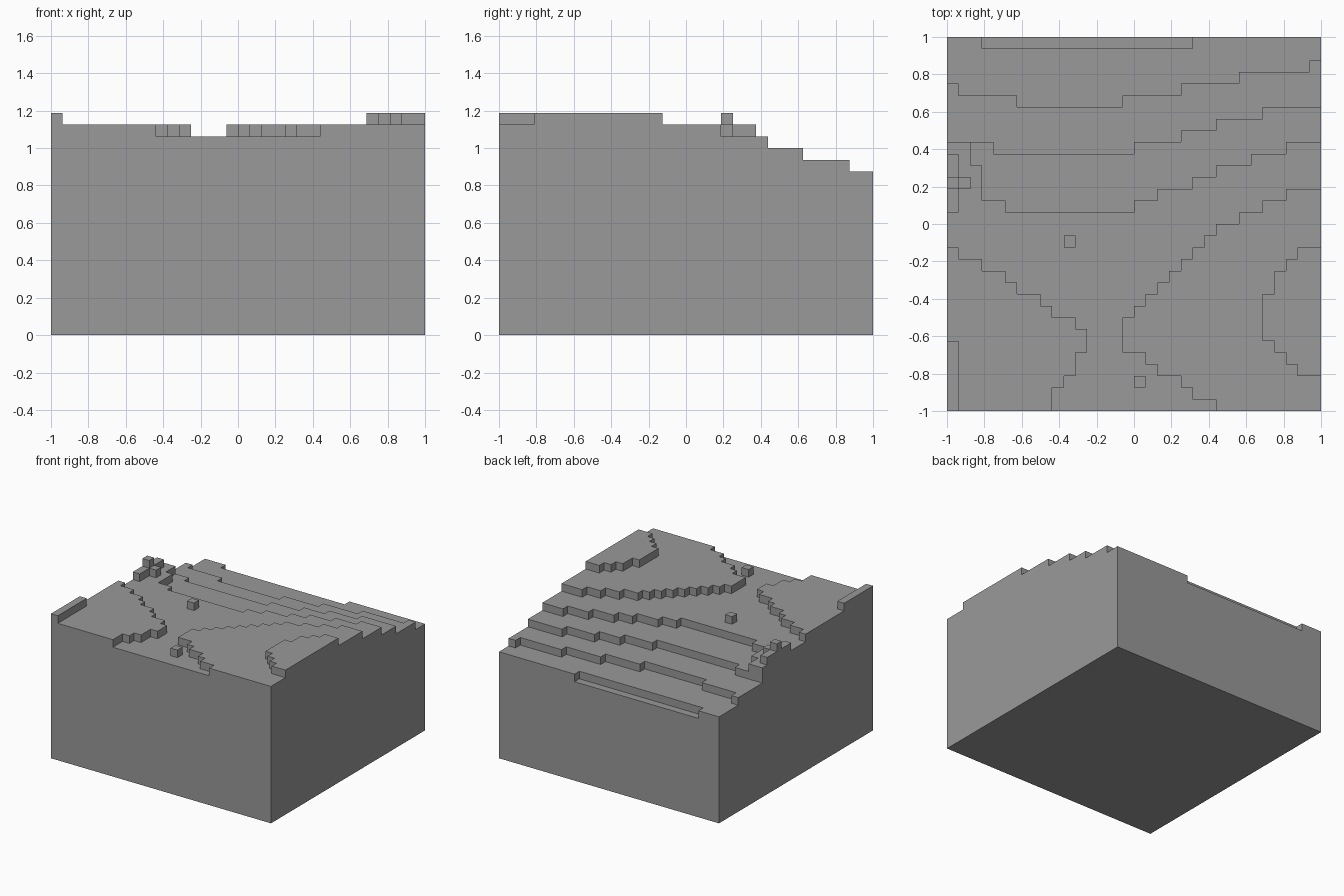
import bpy
import bmesh
from mathutils import Vector

cube = bpy.data.objects.get("Cube")
if cube:
    bpy.data.objects.remove(cube, do_unlink=True)

CELLS = 32                 # blocks along each side
UNIT = 2 / CELLS           # size of one block

stone = bpy.data.materials.new("stone_grey")
stone.use_nodes = True
GREY = (0.32, 0.32, 0.32, 1)
stone.diffuse_color = GREY
stone.node_tree.nodes["Principled BSDF"].inputs["Base Color"].default_value = GREY


def to_world(i, j, k):
    return Vector((i * UNIT - 1, j * UNIT - 1, k * UNIT))


def outline(steps, start=0):
    """Expand (end column, row) steps into a row for every column."""
    rows = {}
    for end, row in steps:
        for column in range(start, end):
            rows[column] = row
        start = end
    return rows


def raise_terrace(level, upper, lower=None):
    """Lift every block between the two outlines to the level."""
    for column, top_row in upper.items():
        first = lower[column] if lower else 0
        for row in range(first, top_row):
            heights[column, row] = level


def raise_block(level, columns, rows):
    for column in columns:
        for row in rows:
            heights[column, row] = level


def finish(name, bm):
    bmesh.ops.remove_doubles(bm, verts=bm.verts, dist=UNIT / 100)
    bmesh.ops.recalc_face_normals(bm, faces=bm.faces)
    mesh = bpy.data.meshes.new(name)
    bm.to_mesh(mesh)
    bm.free()
    mesh.materials.append(stone)
    bpy.context.collection.objects.link(bpy.data.objects.new(name, mesh))


# Lowest ground, with a sunken strip along the back edge
heights = {(i, j): 14 for i in range(CELLS) for j in range(CELLS)}
raise_block(13, range(3, 21), [CELLS - 1])

# Descending back terraces
raise_terrace(15, outline([(1, 28), (6, 27), (15, 26), (20, 27), (25, 28), (31, 29), (32, 30)]))
raise_terrace(16, outline([(4, 23), (16, 22), (20, 23), (23, 24), (27, 25), (32, 26)]))
raise_terrace(17, outline([(2, 23), (3, 21), (5, 18), (16, 17), (18, 18), (21, 19),
                           (23, 20), (26, 21), (29, 22), (32, 23)]))

# Right-hand hill with its corner ridge
raise_terrace(18,
              outline([(1, 14), (3, 13), (5, 12), (6, 11), (8, 10), (9, 9), (11, 8), (12, 7)]),
              outline([(9, 0), (10, 2), (11, 3), (12, 5)]))
raise_block(19, [0], range(6))

# Left-hand hill and its summit
raise_terrace(18,
              outline([(16, 8), (17, 9), (18, 10), (19, 11), (20, 12), (21, 13), (22, 14),
                       (23, 15), (25, 16), (27, 17), (29, 18), (32, 19)], 15),
              outline([(17, 5), (18, 4), (20, 3), (21, 2), (23, 1), (32, 0)], 15))
raise_terrace(19,
              outline([(28, 10), (29, 12), (30, 13), (32, 14)], 27),
              outline([(28, 6), (29, 5), (30, 4), (32, 3)], 27))

# Rock cluster on the right edge
raise_block(18, [0], range(17, 22))
raise_block(18, [1], [19])
raise_block(19, [0], [19])


# Terrain skin: tops, underside and the exposed block sides
bm = bmesh.new()


def quad(*corners):
    bm.faces.new([bm.verts.new(to_world(*c)) for c in corners])


for (i, j), h in heights.items():
    ring = [(i, j), (i + 1, j), (i + 1, j + 1), (i, j + 1)]
    quad(*[(a, b, h) for a, b in ring])
    quad(*[(a, b, 0) for a, b in reversed(ring)])
    neighbours = [(i, j - 1), (i + 1, j), (i, j + 1), (i - 1, j)]
    for side, cell in enumerate(neighbours):
        (a, b), (c, d) = ring[side], ring[(side + 1) % 4]
        for k in range(heights.get(cell, 0), h):
            quad((a, b, k), (c, d, k), (c, d, k + 1), (a, b, k + 1))

bmesh.ops.remove_doubles(bm, verts=bm.verts, dist=UNIT / 100)
bmesh.ops.dissolve_limit(bm, angle_limit=0.01, verts=bm.verts, edges=bm.edges)
finish("terrain", bm)

# Loose rocks on the valley floor
for name, i, j in [("valley_rock", 10, 14), ("front_rock", 16, 2)]:
    bm = bmesh.new()
    bmesh.ops.create_cube(bm, size=UNIT)
    bmesh.ops.translate(bm, verts=bm.verts, vec=to_world(i + 0.5, j + 0.5, 17.5))
    finish(name, bm)
